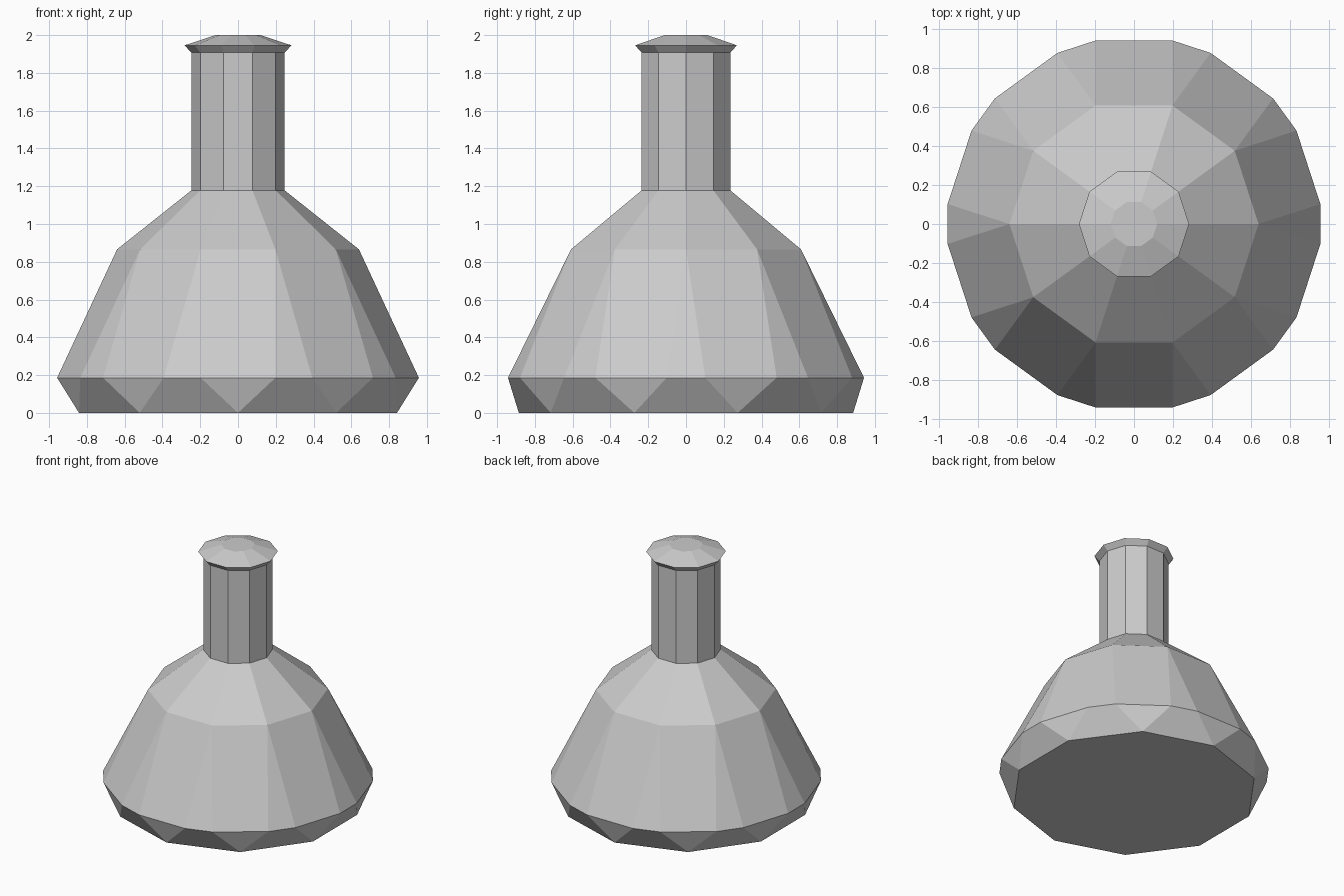
import bpy, bmesh
from math import cos, sin, radians

if "Cube" in bpy.data.objects:
    bpy.data.objects.remove(bpy.data.objects["Cube"])

N = 10
STEP = 360 / N


def ring(bm, radius, z, angles):
    return [bm.verts.new((radius * cos(radians(a)), radius * sin(radians(a)), z))
            for a in angles]


def corner_ring(bm, radius, z):
    return ring(bm, radius, z, [i * STEP for i in range(N)])


def bridge(bm, low, high):
    for i in range(N):
        j = (i + 1) % N
        bm.faces.new((low[i], low[j], high[j], high[i]))


def finish(bm, name):
    bmesh.ops.recalc_face_normals(bm, faces=bm.faces)
    mesh = bpy.data.meshes.new(name)
    bm.to_mesh(mesh)
    bm.free()
    obj = bpy.data.objects.new(name, mesh)
    bpy.context.collection.objects.link(obj)
    return obj


# Faceted body: base decagon, 20-sided girdle, shoulder decagon, neck opening
bm = bmesh.new()
base = ring(bm, 0.885, 0, [(i + 0.5) * STEP for i in range(N)])
girdle = ring(bm, 0.963, 0.186,
              [(i + 0.5) * STEP + s * 11.9 for i in range(N) for s in (-1, 1)])
shoulder = corner_ring(bm, 0.64, 0.866)
collar = corner_ring(bm, 0.247, 1.178)
bm.faces.new(base[::-1])
for i in range(N):
    j = (i + 1) % N
    a, b, c = girdle[2 * i], girdle[2 * i + 1], girdle[2 * j]
    bm.faces.new((base[i], b, a))
    bm.faces.new((base[i], base[j], c, b))
    bm.faces.new((a, b, shoulder[j], shoulder[i]))
    bm.faces.new((b, c, shoulder[j]))
bridge(bm, shoulder, collar)
# Straight neck, continuous with the body
neck_top = corner_ring(bm, 0.247, 1.907)
bridge(bm, collar, neck_top)
# Flared stopper with a flat top
rim = corner_ring(bm, 0.283, 1.946)
crown = corner_ring(bm, 0.119, 2.0)
bridge(bm, neck_top, rim)
bridge(bm, rim, crown)
bm.faces.new(crown)
finish(bm, "flask")
